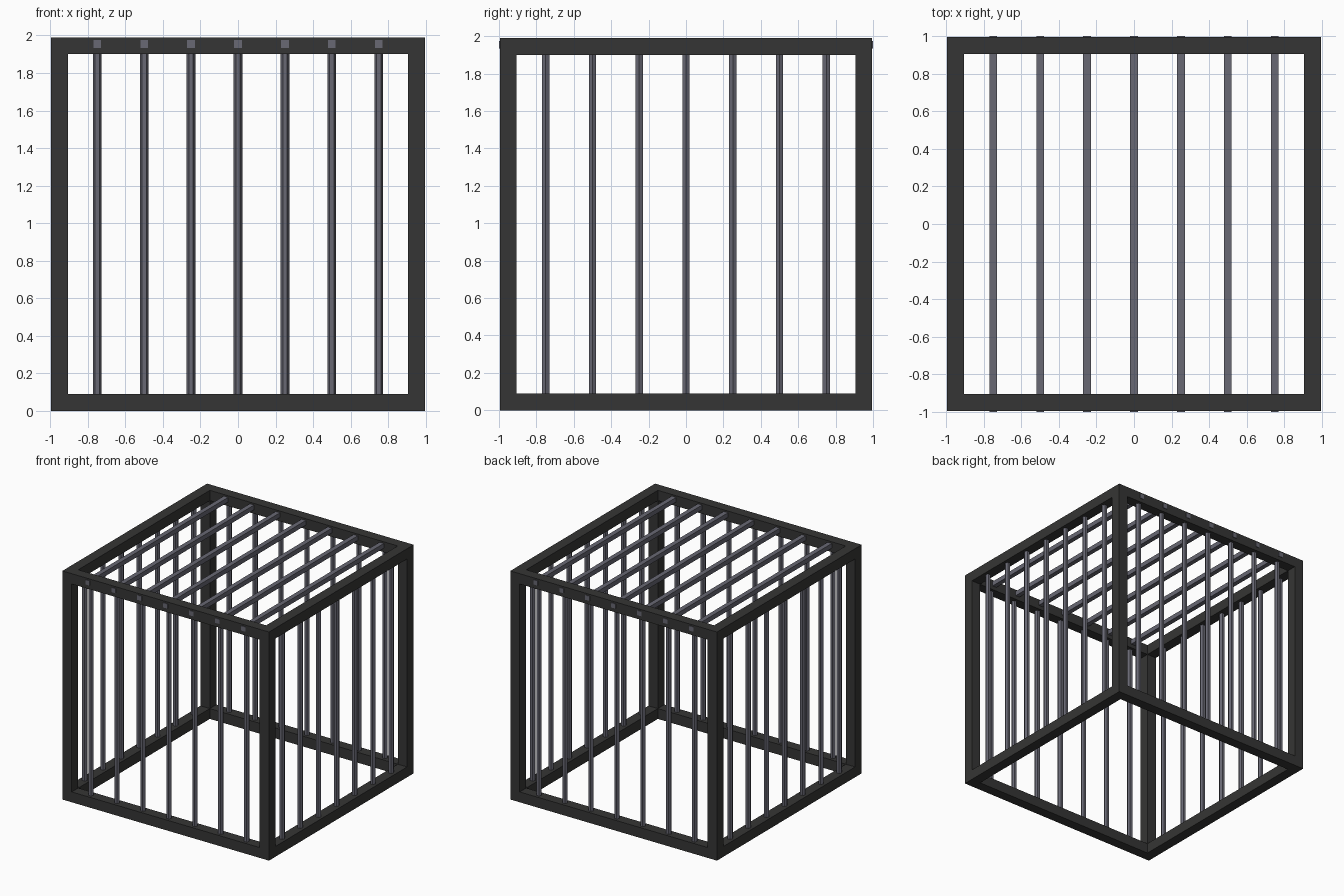
import bpy, bmesh, math
from mathutils import Matrix

if "Cube" in bpy.data.objects:
    bpy.data.objects.remove(bpy.data.objects["Cube"])


def material(name, rgb):
    m = bpy.data.materials.new(name)
    m.diffuse_color = (*rgb, 1)
    m.use_nodes = True
    m.node_tree.nodes["Principled BSDF"].inputs["Base Color"].default_value = m.diffuse_color
    return m


FRAME = material("dark iron", (0.036, 0.036, 0.035))
BARS = material("grey steel", (0.138, 0.138, 0.172))

H = 0.995      # half size of the frame
B = 0.09       # beam thickness
C = H - B / 2  # beam centre line


def finish(bm, name, mat):
    me = bpy.data.meshes.new(name)
    bm.to_mesh(me)
    bm.free()
    me.materials.append(mat)
    ob = bpy.data.objects.new(name, me)
    bpy.context.collection.objects.link(ob)
    return ob


def box(name, loc, size, mat):
    bm = bmesh.new()
    bmesh.ops.create_cube(bm, size=1, matrix=Matrix.Translation(loc) @ Matrix.Diagonal((*size, 1)))
    return finish(bm, name, mat)


def hex_bar(name, x, y, z0, z1):
    # six-sided rod with corners pointing along x
    bm = bmesh.new()
    bmesh.ops.create_cone(bm, cap_ends=True, segments=6, radius1=0.023, radius2=0.023, depth=z1 - z0,
                          matrix=Matrix.Translation((x, y, (z0 + z1) / 2)) @ Matrix.Rotation(math.radians(30), 4, 'Z'))
    # make sure a corner lies on the x axis
    if max(v.co.x for v in bm.verts) - x < 0.0225:
        bmesh.ops.rotate(bm, verts=bm.verts, cent=(x, y, 0), matrix=Matrix.Rotation(math.radians(30), 3, 'Z'))
    return finish(bm, name, BARS)


# frame: beams along x, beams along y, corner posts
for s in (-1, 1):
    for label, z in (("bottom", B / 2), ("top", 2 * H - B / 2)):
        box(label + "_beam_x", (0, s * C, z), (2 * H, B, B), FRAME)
        box(label + "_beam_y", (s * C, 0, z), (B, 2 * H - 2 * B, B), FRAME)
    for t in (-1, 1):
        box("corner_post", (s * C, t * C, H), (B, B, 2 * H - 2 * B), FRAME)

# bars: four walls and the roof
for i in range(-3, 4):
    p = i * 0.25
    for s in (-1, 1):
        hex_bar("wall_bar_front_back", p, s * C, 0.05, 1.94)
        hex_bar("wall_bar_side", s * C, p, 0.05, 1.94)
    box("roof_bar", (p, 0, 1.955), (0.041, 2.0, 0.041), BARS)
